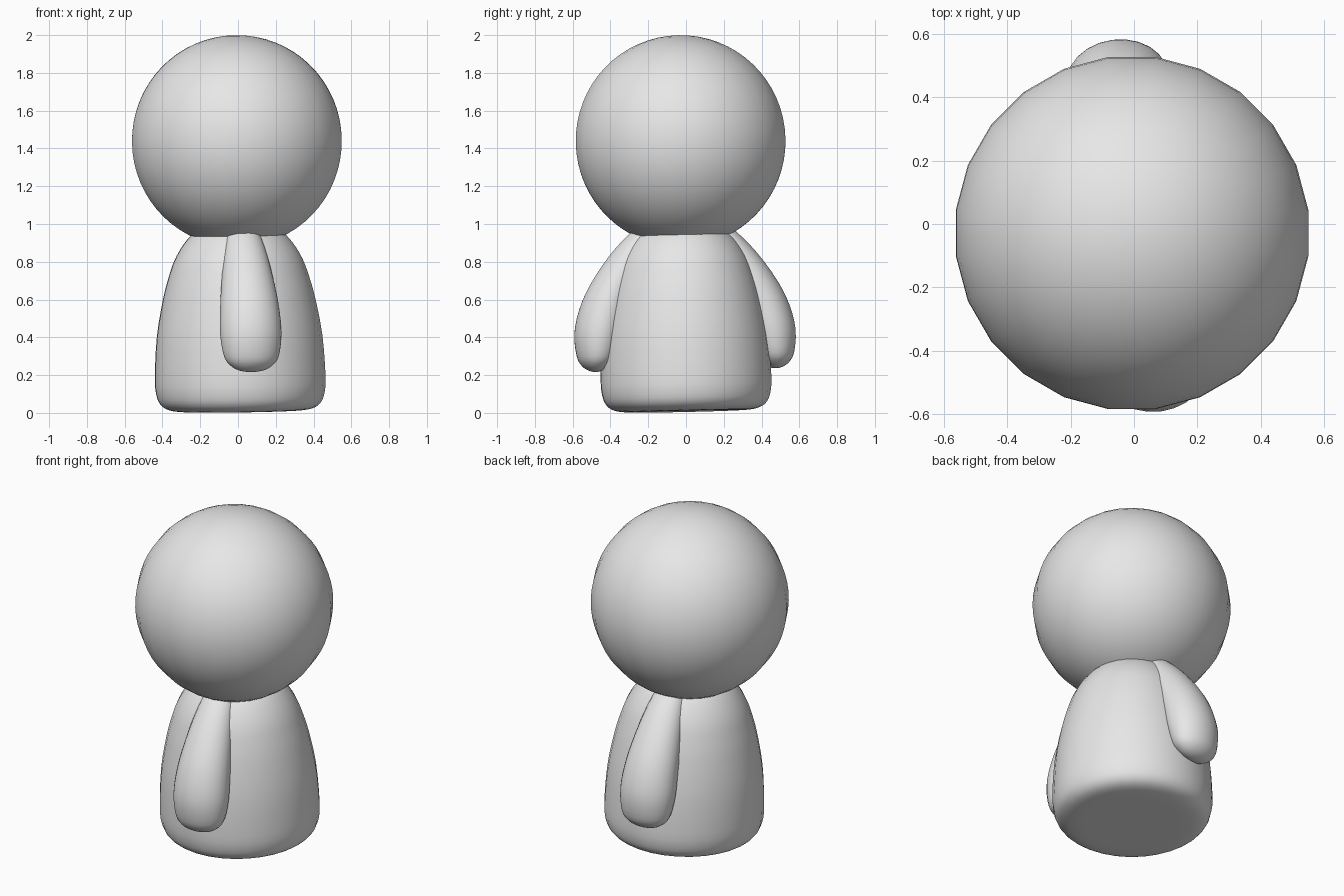
import bpy, bmesh, math
from mathutils import Vector, Matrix

if "Cube" in bpy.data.objects:
    bpy.data.objects.remove(bpy.data.objects["Cube"])

grey = bpy.data.materials.new("plain grey")
grey.diffuse_color = (0.8, 0.8, 0.8, 1)
grey.use_nodes = True
grey.node_tree.nodes["Principled BSDF"].inputs["Base Color"].default_value = grey.diffuse_color

# The whole figure leans and turns slightly
POSE = (Matrix.Translation((0.014, 0.004, 0.009))
        @ Matrix.Rotation(math.radians(1.3), 4, 'X')
        @ Matrix.Rotation(math.radians(-0.8), 4, 'Y')
        @ Matrix.Rotation(math.radians(7.5), 4, 'Z'))


def finish(name, bm):
    bmesh.ops.recalc_face_normals(bm, faces=bm.faces)
    bm.transform(POSE)
    mesh = bpy.data.meshes.new(name)
    bm.to_mesh(mesh)
    bm.free()
    mesh.materials.append(grey)
    for p in mesh.polygons:
        p.use_smooth = True
    obj = bpy.data.objects.new(name, mesh)
    bpy.context.collection.objects.link(obj)
    return obj


def smooth_rows(rows, steps=3):
    """Catmull-Rom interpolation through the given stations."""
    pts = [Vector(r) for r in rows]
    pts = [pts[0]] + pts + [pts[-1]]
    out = []
    for i in range(1, len(pts) - 2):
        a, b, c, d = pts[i - 1:i + 3]
        for k in range(steps):
            t = k / steps
            out.append(0.5 * (2 * b + (c - a) * t + (2 * a - 5 * b + 4 * c - d) * t ** 2
                              + (3 * b - a - 3 * c + d) * t ** 3))
    return out + [pts[-1]]


def loft(name, rows, segments, side=1):
    """Elliptic rings; each row is (z, centre y, half width x, half depth y)."""
    bm = bmesh.new()
    rings = []
    for z, cy, hx, hy in smooth_rows(rows):
        ring = []
        for i in range(segments):
            a = math.tau * i / segments
            ring.append(bm.verts.new((hx * math.cos(a), side * (cy + hy * math.sin(a)), z)))
        rings.append(ring)
    for lo, hi in zip(rings, rings[1:]):
        for i in range(segments):
            j = (i + 1) % segments
            bm.faces.new((lo[i], lo[j], hi[j], hi[i]))
    bm.faces.new(rings[0])
    bm.faces.new(rings[-1])
    return finish(name, bm)


# Head
bm = bmesh.new()
bmesh.ops.create_uvsphere(bm, u_segments=24, v_segments=32, radius=0.56,
                          matrix=Matrix.Translation((0, 0, 1.431)))
finish("head", bm)

# Bell-shaped body with a rounded bottom edge
profile = [(0, 0.22), (0.001, 0.32), (0.012, 0.385), (0.04, 0.425), (0.09, 0.446),
           (0.18, 0.453), (0.4, 0.439), (0.6, 0.403), (0.72, 0.37), (0.8, 0.341),
           (0.87, 0.302), (0.93, 0.254), (0.97, 0.2)]
loft("body", [(z, 0, r, r) for z, r in profile], 32)

# Teardrop arms on opposite sides
arm = [(0.218, 0.48, 0.02, 0.012), (0.226, 0.481, 0.066, 0.038), (0.25, 0.48, 0.11, 0.072),
       (0.3, 0.474, 0.146, 0.105), (0.42, 0.458, 0.164, 0.132), (0.55, 0.425, 0.158, 0.136),
       (0.68, 0.37, 0.142, 0.13), (0.83, 0.285, 0.116, 0.11), (0.95, 0.2, 0.085, 0.08),
       (1.0, 0.16, 0.05, 0.04)]
loft("back_arm", arm, 24, 1)
loft("front_arm", arm, 24, -1)
